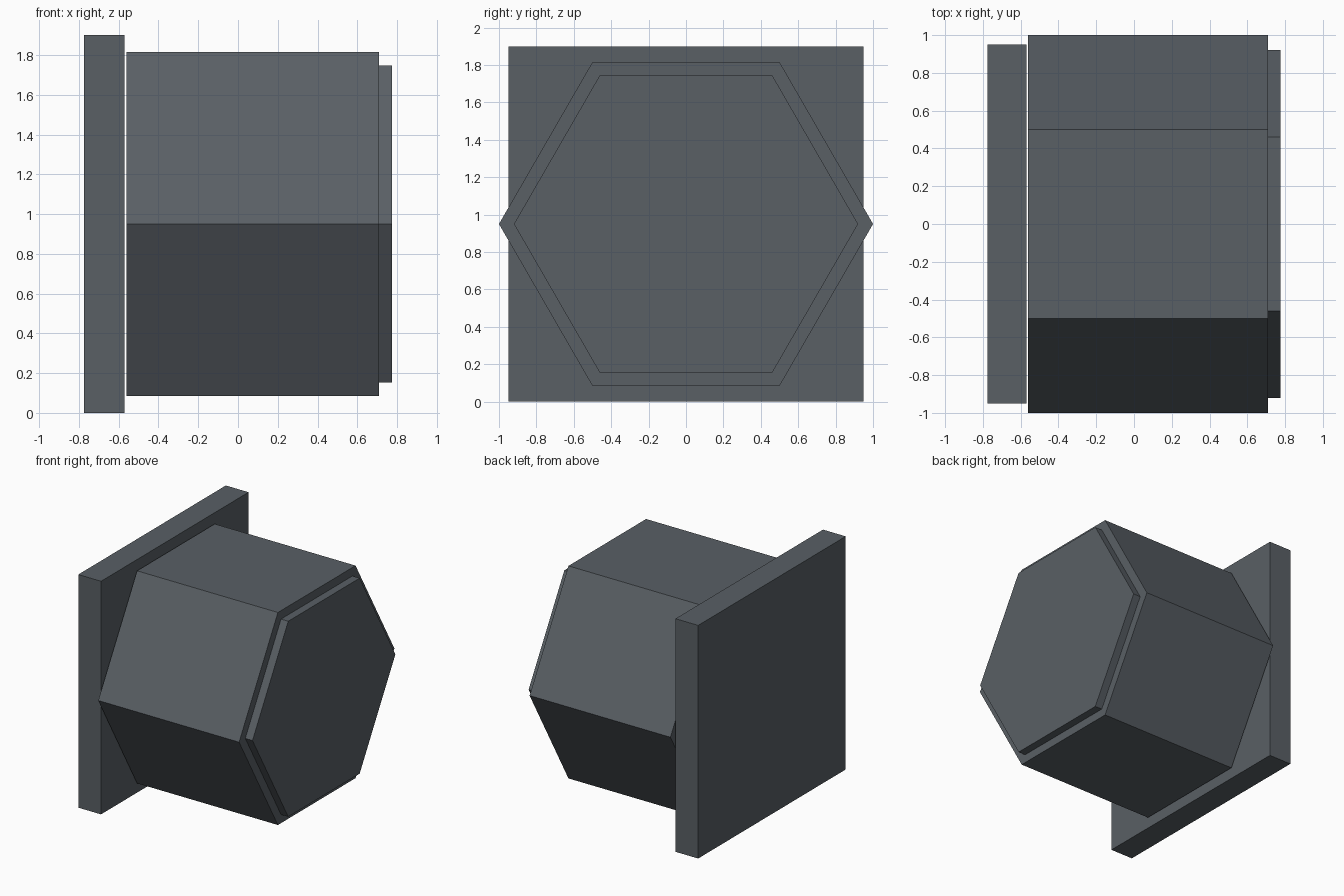
import bpy, bmesh
from math import radians, cos, sin

cube = bpy.data.objects.get("Cube")
if cube:
    bpy.data.objects.remove(cube, do_unlink=True)

MID_Z = 0.95


def make_material(name, rgb):
    mat = bpy.data.materials.new(name)
    mat.use_nodes = True
    colour = (*rgb, 1.0)
    mat.diffuse_color = colour
    mat.node_tree.nodes["Principled BSDF"].inputs["Base Color"].default_value = colour
    return mat


def prism(name, x0, x1, radius, sides, turn, mat):
    """Flat-sided prism lying along x, centred on the common axis."""
    bm = bmesh.new()
    angles = [radians(turn + 360 * i / sides) for i in range(sides)]
    base = bm.faces.new([bm.verts.new((x0, radius * cos(a), MID_Z + radius * sin(a)))
                         for a in angles])
    grown = bmesh.ops.extrude_face_region(bm, geom=[base], use_keep_orig=True)
    top = [v for v in grown["geom"] if isinstance(v, bmesh.types.BMVert)]
    bmesh.ops.translate(bm, verts=top, vec=(x1 - x0, 0, 0))
    bmesh.ops.recalc_face_normals(bm, faces=bm.faces)
    mesh = bpy.data.meshes.new(name)
    bm.to_mesh(mesh)
    bm.free()
    mesh.materials.append(mat)
    obj = bpy.data.objects.new(name, mesh)
    bpy.context.collection.objects.link(obj)
    return obj


slate = make_material("slate grey", (0.10, 0.115, 0.13))

# Square mounting plate, hexagonal body and slightly smaller end cap
prism("mounting_plate", -0.775, -0.57, 0.95 / cos(radians(45)), 4, 45, slate)
prism("hex_body", -0.56, 0.71, 1.0, 6, 0, slate)
prism("end_cap", 0.71, 0.775, 0.92, 6, 0, slate)
